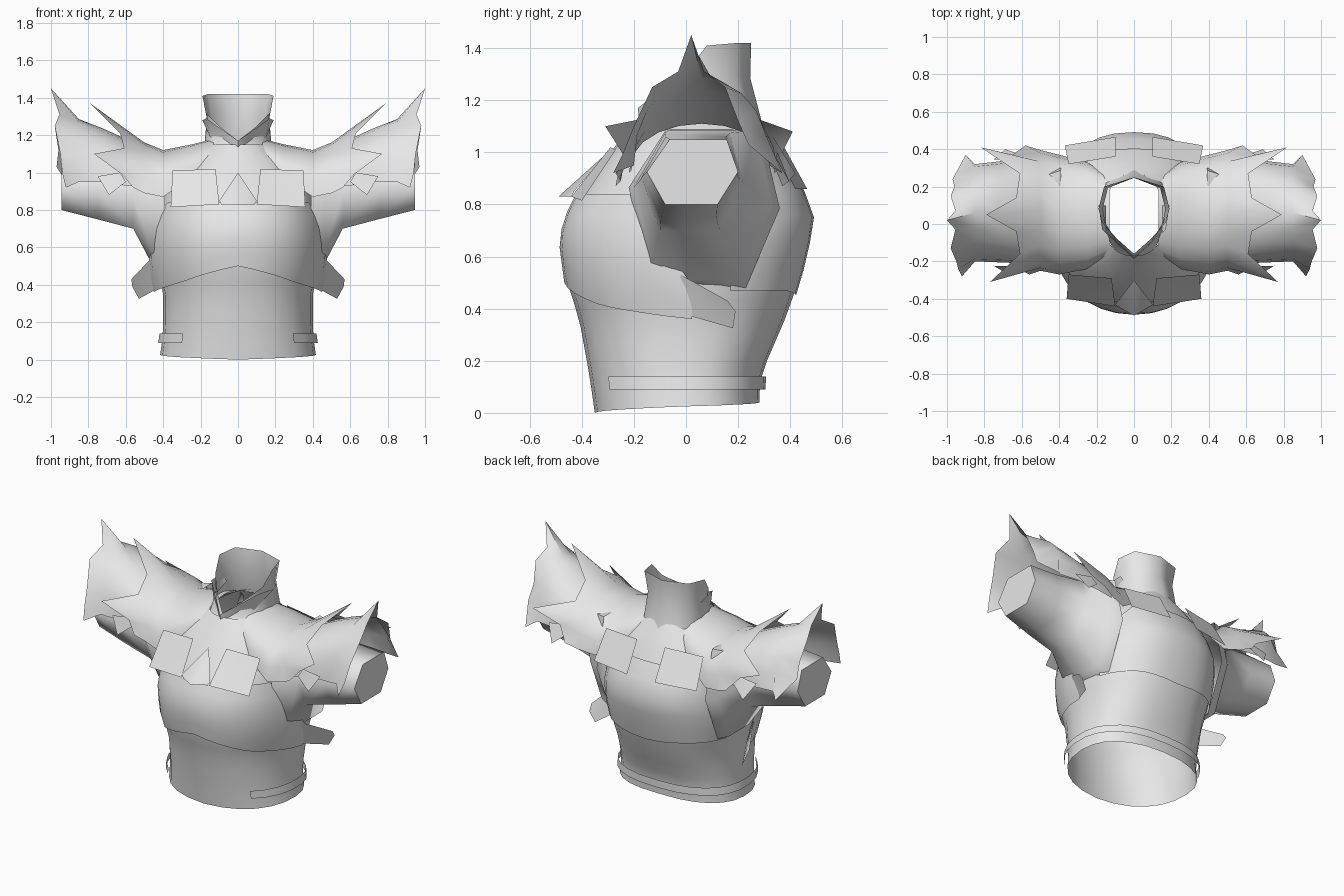
import bpy, bmesh
from math import sin, cos, radians, pi
from mathutils import Vector

if "Cube" in bpy.data.objects:
    bpy.data.objects.remove(bpy.data.objects["Cube"], do_unlink=True)

grey = bpy.data.materials.new("armour_grey")
grey.use_nodes = True
grey.diffuse_color = (0.8, 0.8, 0.8, 1)
grey.node_tree.nodes["Principled BSDF"].inputs["Base Color"].default_value = grey.diffuse_color


def finish(name, bm, angle=60):
    """Mirror to the other side and shade."""
    bmesh.ops.remove_doubles(bm, verts=bm.verts, dist=0.0005)
    bmesh.ops.recalc_face_normals(bm, faces=bm.faces)
    me = bpy.data.meshes.new(name)
    bm.to_mesh(me)
    bm.free()
    me.materials.append(grey)
    ob = bpy.data.objects.new(name, me)
    bpy.context.collection.objects.link(ob)
    bpy.ops.object.select_all(action='DESELECT')
    ob.select_set(True)
    bpy.context.view_layer.objects.active = ob
    mod = ob.modifiers.new("mirror", 'MIRROR')
    mod.merge_threshold = 0.001
    bpy.ops.object.modifier_apply(modifier="mirror")
    bpy.ops.object.shade_smooth_by_angle(angle=radians(angle))


def loft(name, rows, closed=False, cap=False, angle=60):
    """Skin a list of equally long point rows."""
    bm = bmesh.new()
    grid = [[bm.verts.new(p) for p in row] for row in rows]
    n = len(rows[0])
    for a, b in zip(grid, grid[1:]):
        for i in range(n if closed else n - 1):
            j = (i + 1) % n
            bm.faces.new((a[i], a[j], b[j], b[i]))
    if cap:
        bm.faces.new(grid[-1])
    finish(name, bm, angle)


def plate(name, points):
    bm = bmesh.new()
    bm.faces.new([bm.verts.new(p) for p in points])
    bmesh.ops.triangulate(bm, faces=bm.faces)
    finish(name, bm)


# Torso profile: height, half width, front depth, back depth
PROFILE = [(0, .42, .35, .28), (.14, .40, .37, .285), (.36, .40, .41, .38),
           (.5, .43, .455, .43), (.65, .44, .475, .465), (.74, .43, .46, .485),
           (.85, .41, .405, .445), (1.0, .36, .29, .365), (1.09, .25, .22, .31),
           (1.15, .16, .17, .27)]


def body_point(deg, z, off=0.0):
    for lo, hi in zip(PROFILE, PROFILE[1:]):
        if z <= hi[0]:
            break
    t = (z - lo[0]) / (hi[0] - lo[0])
    w, f, b = (lo[k] + (hi[k] - lo[k]) * t + off for k in (1, 2, 3))
    s, c = sin(radians(deg)), cos(radians(deg))
    x = w * abs(s) ** (.9 if c > 0 else .82)
    y = -f * c ** .92 if c > 0 else b * abs(c) ** .87
    return Vector((0 if x < 1e-6 else x, y, z))


def lerp(table, v):
    for (a, p), (b, q) in zip(table, table[1:]):
        if v <= b:
            return p + (q - p) * (v - a) / (b - a)
    return table[-1][1]


def wrap(name, start, end, cols, rows, low, high, off):
    """Half shell that follows the torso."""
    out = []
    for r in range(rows + 1):
        row = []
        for c in range(cols + 1):
            d = start + (end - start) * c / cols
            zl, zh = lerp(low, d), lerp(high, d)
            row.append(body_point(max(0, min(d, 179.9999)), zl + (zh - zl) * r / rows, lerp(off, d)))
        out.append(row)
    for row in out:
        for p in row:
            p.x = 0 if p.x < 1e-4 else p.x
    loft(name, out)


flat = lambda v: [(0, v), (180, v)]

# Shirt, breastplate, backplate and belt
wrap("shirt", 0, 180, 12, 14, [(0, 0), (90, .025), (180, .04)], flat(1.15), flat(0))
wrap("breastplate", 0, 92, 9, 5, [(0, .5), (45, .41), (92, .36)],
     [(0, .84), (68, .84), (92, .49)], [(0, .012), (65, .012), (92, .05)])
wrap("backplate", 110, 180, 7, 5, [(110, .47), (150, .47), (180, .45)],
     [(110, .75), (140, .95), (180, .95)], flat(.01))
wrap("belt", 42, 180, 10, 1, flat(.09), flat(.14), flat(.022))

# Side tabs that flare off the breastplate
plate("side_tab", [(.475, -.02, .53), (.57, .16, .43), (.565, .19, .39),
                   (.53, .18, .325), (.42, -.03, .385)])

# Collar with an open V at the front and a sloping nape
collar_top = [(0, -.16, 1.17), (.09, -.08, 1.24), (.17, .01, 1.32),
              (.19, .08, 1.41), (.16, .2, 1.42), (0, .25, 1.42)]
collar_low = [(0, -.19, 1.11), (.11, -.14, 1.13), (.17, 0, 1.15),
              (.18, .1, 1.14), (.15, .22, 1.13), (0, .29, 1.12)]
collar_mid = []
for low, top in zip(collar_low, collar_top):
    p = Vector(low).lerp(Vector(top), .55)
    collar_mid.append((p.x * .9, p.y * .92, p.z))
loft("collar", [collar_low, collar_mid, collar_top])
# Folded collar flap around the neck
loft("collar_flap", [[(0, -.18, 1.12), (.15, -.04, 1.19), (.15, .1, 1.24)],
                     [(0, -.185, 1.17), (.17, -.03, 1.29), (.19, .1, 1.28)]])

# Sleeves, closed at the wrist: x, front, back, bottom, top, front underside lift
sleeves = []
for x, f, b, lo, hi, lift in [(.39, -.22, .36, .48, 1.09, .08), (.46, -.20, .33, .51, 1.085, .07),
                              (.56, -.18, .22, .70, 1.075, 0), (.75, -.17, .20, .75, 1.06, 0),
                              (.945, -.15, .20, .80, 1.05, 0)]:
    m, h, mid = (f + b) / 2, (b - f) / 2, lo + (hi - lo) * .5
    sleeves.append([(x, f, mid + lift), (x, m - h * .5, hi), (x, m + h * .75, hi),
                    (x, b, mid), (x, m + h * .55, lo), (x, m - h * .2, lo),
                    (x, m - h * (.6 + lift * 2), lo + lift)])
loft("sleeve", sleeves, closed=True, cap=True, angle=75)


def arches(sections):
    """Arched cross sections: x, front, back, low edge, crown."""
    return [[(x, (f + b) / 2 - (b - f) / 2 * cos(pi * i / 10),
              lo + (hi - lo) * sin(pi * i / 10) ** .9) for i in range(11)]
            for x, f, b, lo, hi in sections]


# Inner shoulder guard growing from the neck; its rim ends in three spikes
inner = arches([(.13, -.17, .25, 1.06, 1.18), (.25, -.24, .33, .97, 1.15),
                (.40, -.27, .37, .87, 1.12), (.50, -.25, .395, .89, 1.16)])
inner.append([(.56, -.27, .92), (.62, -.24, .99), (.77, -.31, 1.10), (.61, -.16, 1.13),
              (.63, -.04, 1.21), (.79, .05, 1.37), (.63, .14, 1.21), (.61, .27, 1.13),
              (.82, .41, 1.08), (.65, .37, 1.0), (.58, .42, .92)])
loft("inner_shoulder_guard", inner)

# Outer shoulder guard with a jagged flared rim
outer = arches([(.46, -.22, .34, .92, 1.11), (.60, -.21, .35, .93, 1.18),
                (.72, -.205, .335, .95, 1.235), (.85, -.20, .32, .95, 1.285)])
outer.append([(.92, -.28, .92), (.94, -.24, 1.0), (.95, -.20, 1.1), (.98, -.13, 1.25),
              (.955, -.03, 1.31), (1.0, .02, 1.45), (.955, .07, 1.31), (.98, .15, 1.25),
              (.96, .2, 1.12), (.97, .24, 1.03), (.90, .37, .92)])
loft("outer_shoulder_guard", outer)

# Small tabs hanging under the guards
for name, y in (("front_tab", -.24), ("back_tab", .37)):
    plate(name, [(.60, y, .95), (.63, y * .95, 1.0), (.75, y * .93, .98), (.69, y * 1.08, .88)])

# Chest and back plates
plate("chest_plate", [(.12, -.29, 1.02), (.35, -.27, 1.01), (.36, -.40, .815), (.10, -.44, .83)])
plate("back_plate", [(.10, .36, 1.05), (.35, .32, 1.04), (.37, .42, .86), (.10, .465, .86)])
plate("chest_point", [(0, -.30, 1.0), (.10, -.43, .85), (.09, -.44, .83), (0, -.49, .83)])
